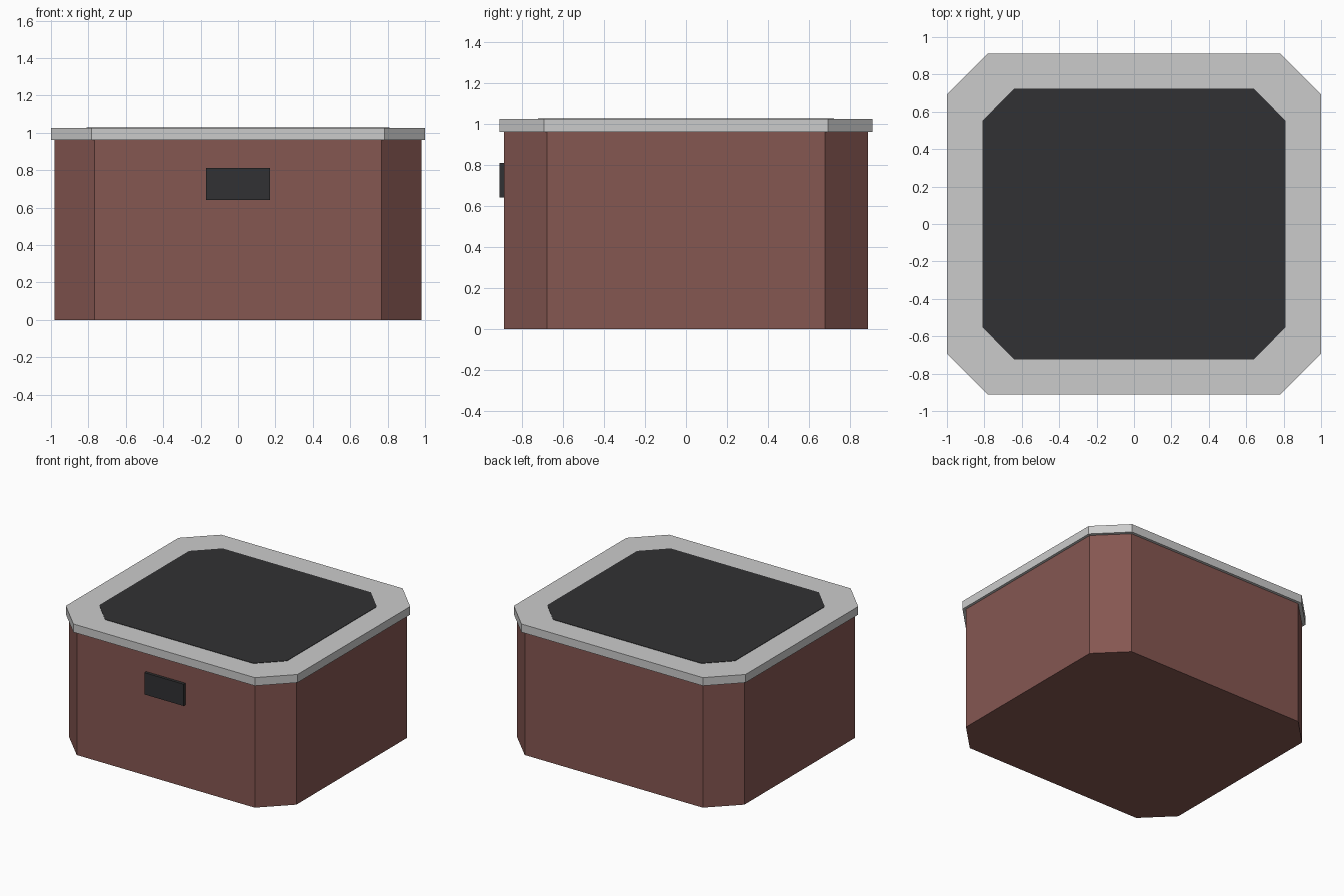
import bpy, bmesh

if "Cube" in bpy.data.objects:
    bpy.data.objects.remove(bpy.data.objects["Cube"])


def material(name, rgb):
    m = bpy.data.materials.new(name)
    m.diffuse_color = (*rgb, 1)
    m.use_nodes = True
    m.node_tree.nodes["Principled BSDF"].inputs["Base Color"].default_value = m.diffuse_color
    return m


def finish(name, bm, mat=None):
    bmesh.ops.recalc_face_normals(bm, faces=bm.faces)
    mesh = bpy.data.meshes.new(name)
    bm.to_mesh(mesh)
    bm.free()
    ob = bpy.data.objects.new(name, mesh)
    bpy.context.collection.objects.link(ob)
    if mat:
        mesh.materials.append(mat)
    return ob


def chamfered_slab(name, hx, hy, cx, cy, z0, z1, mat=None):
    """Box with half sizes hx, hy whose corners are cut off at cx, cy."""
    outline = [(cx, -hy), (hx, -cy), (hx, cy), (cx, hy),
               (-cx, hy), (-hx, cy), (-hx, -cy), (-cx, -hy)]
    bm = bmesh.new()
    base = bm.faces.new([bm.verts.new((x, y, z0)) for x, y in outline])
    top = bmesh.ops.extrude_face_region(bm, geom=[base], use_keep_orig=True)
    verts = [v for v in top["geom"] if isinstance(v, bmesh.types.BMVert)]
    bmesh.ops.translate(bm, verts=verts, vec=(0, 0, z1 - z0))
    return finish(name, bm, mat)


brown = material("brown", (0.235, 0.095, 0.083))
dark = material("dark", (0.031, 0.031, 0.033))

# Main box, lid rim and dark lid panel
chamfered_slab("body", 0.98, 0.89, 0.768, 0.68, 0.0, 0.962, brown)
chamfered_slab("lid_rim", 1.0, 0.911, 0.783, 0.694, 0.962, 1.026)
chamfered_slab("lid_panel", 0.81, 0.724, 0.64, 0.553, 1.015, 1.029, dark)

# Small plate on the front
bm = bmesh.new()
bmesh.ops.create_cube(bm, size=1)
bmesh.ops.scale(bm, vec=(0.34, 0.023, 0.17), verts=bm.verts)
bmesh.ops.translate(bm, vec=(0, -0.9005, 0.726), verts=bm.verts)
finish("front_plate", bm, dark)
